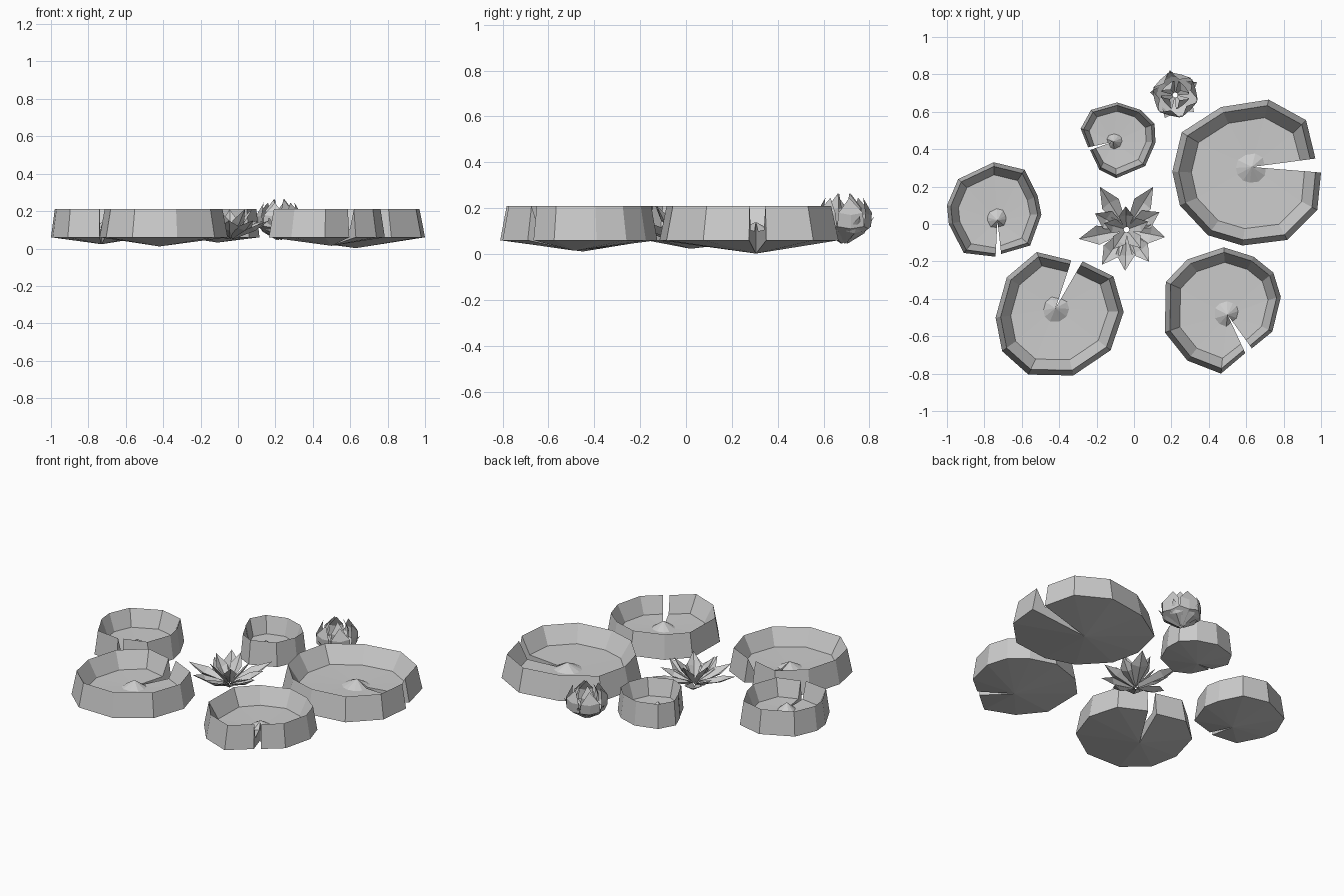
import bpy, bmesh
from math import cos, sin, radians
from mathutils import Vector

cube = bpy.data.objects.get("Cube")
if cube:
    bpy.data.objects.remove(cube, do_unlink=True)

grey = bpy.data.materials.new("plain_grey")
grey.use_nodes = True
colour = (0.6, 0.6, 0.6, 1)
grey.diffuse_color = colour
grey.node_tree.nodes["Principled BSDF"].inputs["Base Color"].default_value = colour


def finish(name, bm, closed=False):
    if closed:
        bmesh.ops.recalc_face_normals(bm, faces=bm.faces)
    mesh = bpy.data.meshes.new(name)
    bm.to_mesh(mesh)
    bm.free()
    mesh.materials.append(grey)
    obj = bpy.data.objects.new(name, mesh)
    bpy.context.collection.objects.link(obj)
    return obj


def lily_pad(name, apex, outline):
    """Notched tray: conical underside, wedge-shaped rim, flat floor, small peak."""
    apex = Vector(apex)
    points = [Vector(p) for p in outline]
    centre = sum(points, Vector((0, 0))) / len(points)
    radius = sum((p - centre).length for p in points) / len(points)
    bm = bmesh.new()
    bottom = bm.verts.new((*apex, 0.06 - 0.145 * radius))
    peak = bm.verts.new((*apex, 0.14))

    def ring(scale, z, hub):
        verts = []
        for i, p in enumerate(points):
            # the notch ends slide along the straight notch edges
            c = apex if i in (0, len(points) - 1) else hub
            verts.append(bm.verts.new((*(c + (p - c) * scale), z)))
        return verts

    rings = [ring(1, 0.06, centre), ring(0.92, 0.21, centre),
             ring(0.76, 0.105, centre), ring(0.2, 0.1, apex)]
    for i in range(len(points) - 1):
        bm.faces.new((bottom, rings[0][i + 1], rings[0][i]))
        for a, b in zip(rings, rings[1:]):
            bm.faces.new((a[i], a[i + 1], b[i + 1], b[i]))
        bm.faces.new((rings[-1][i], rings[-1][i + 1], peak))
    # walls of the notch
    for end in (0, -1):
        bm.faces.new([bottom] + [r[end] for r in rings] + [peak])
    return finish(name, bm, closed=True)


lily_pad("large_right_pad", (.63, .305), [
    (.97, .35), (.92, .555), (.72, .665), (.465, .625), (.255, .49), (.205, .28),
    (.245, .1), (.395, -.06), (.58, -.115), (.82, -.085), (.98, .075), (1, .275)])
lily_pad("left_pad", (-.73, .02), [
    (-.74, -.175), (-.91, -.155), (-.99, 0), (-1, .1), (-.94, .24), (-.75, .33),
    (-.585, .29), (-.515, .15), (-.495, .05), (-.555, -.115), (-.71, -.16)])
lily_pad("front_left_pad", (-.42, -.45), [
    (-.335, -.195), (-.52, -.15), (-.68, -.285), (-.74, -.5), (-.705, -.68),
    (-.565, -.805), (-.325, -.81), (-.125, -.675), (-.055, -.47), (-.11, -.28),
    (-.275, -.2)])
lily_pad("front_right_pad", (.5, -.485), [
    (.63, -.665), (.74, -.575), (.785, -.39), (.745, -.26), (.64, -.175),
    (.48, -.125), (.285, -.19), (.17, -.31), (.165, -.58), (.285, -.73),
    (.465, -.8), (.595, -.69)])
lily_pad("small_back_pad", (-.11, .44), [
    (-.235, .395), (-.185, .29), (-.095, .245), (.06, .31), (.115, .435),
    (.11, .535), (.035, .61), (-.09, .65), (-.23, .61), (-.285, .51), (-.245, .41)])


def add_petal(bm, centre, angle, rows, crease):
    """Creased leaf shape; each row is radius, height and half width."""
    out = Vector((cos(radians(angle)), sin(radians(angle)), 0))
    side = Vector((-out.y, out.x, 0))
    base = Vector((*centre, 0))
    strips = []
    for r, z, w in rows:
        mid = base + out * r + Vector((0, 0, z))
        fold = (out * 0.4 + Vector((0, 0, -1))) * crease if w else Vector()
        offsets = (side * -w, fold, side * w) if w else (fold,)
        strips.append([bm.verts.new(mid + o) for o in offsets])
    for a, b in zip(strips, strips[1:]):
        for i in range(2):
            if len(b) == 1:
                bm.faces.new((a[i], a[i + 1], b[0]))
            else:
                bm.faces.new((a[i], b[i], b[i + 1], a[i + 1])[::-1])


# open flower: spreading outer petals, steeper inner petals
centre = (-.04, -.03)
bm = bmesh.new()
for angle, reach in ((58, .27), (122, .27), (153, .19), (191, .26), (235, .23),
                     (268, .22), (305, .21), (349, .21), (28, .2)):
    add_petal(bm, centre, angle, [(.01, .07, .012), (reach * .6, .115, .052),
                                  (reach, .15, 0)], .02)
finish("open_flower_outer_petals", bm)
bm = bmesh.new()
for i in range(5):
    add_petal(bm, centre, 20 + i * 72, [(.01, .08, .012), (.07, .15, .04),
                                        (.125, .21, 0)], .015)
finish("open_flower_inner_petals", bm)

# closed bud: cupped overlapping petals above short sepals
centre = (.22, .69)
bm = bmesh.new()
for i in range(6):
    add_petal(bm, centre, 15 + i * 60, [(.015, .06, .015), (.105, .12, .06),
                                        (.11, .18, .055), (.085, .245, 0)], .01)
finish("bud_outer_petals", bm)
bm = bmesh.new()
for i in range(4):
    add_petal(bm, centre, 40 + i * 90, [(.01, .07, .01), (.06, .14, .045),
                                        (.065, .2, .04), (.035, .265, 0)], .01)
finish("bud_inner_petals", bm)
bm = bmesh.new()
for i in range(5):
    add_petal(bm, centre, 30 + i * 72, [(.01, .055, .012), (.085, .1, .04),
                                        (.135, .165, 0)], .01)
finish("bud_sepals", bm)
